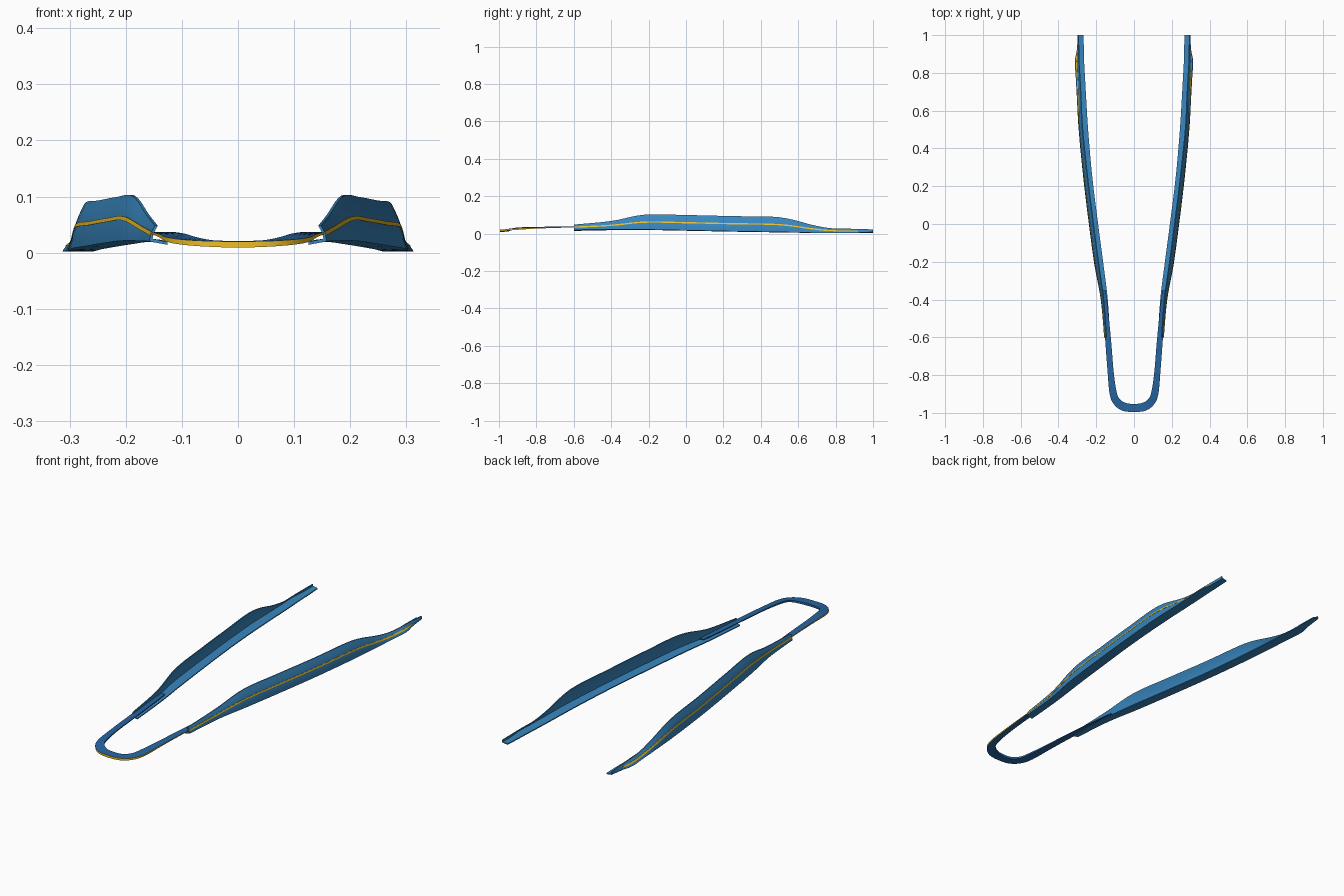
import bpy, bmesh, math

if "Cube" in bpy.data.objects:
    bpy.data.objects.remove(bpy.data.objects["Cube"])


def material(name, color):
    m = bpy.data.materials.new(name)
    m.diffuse_color = (*color, 1)
    m.use_nodes = True
    m.node_tree.nodes["Principled BSDF"].inputs["Base Color"].default_value = m.diffuse_color
    return m


BLUE = material("arm_blue", (0.04, 0.24, 0.52))
NAVY = material("strap_blue", (0.02, 0.13, 0.36))
YELLOW = material("trim_yellow", (0.85, 0.52, 0.02))


def smooth_rows(rows, steps):
    """Catmull-Rom interpolation of equal-length rows of numbers."""
    out = []
    for i in range(len(rows) - 1):
        p0, p1 = rows[max(i - 1, 0)], rows[i]
        p2, p3 = rows[i + 1], rows[min(i + 2, len(rows) - 1)]
        for s in range(steps):
            t = s / steps
            out.append([0.5 * (2 * b + (c - a) * t + (2 * a - 5 * b + 4 * c - d) * t * t
                               + (3 * b - a - 3 * c + d) * t ** 3)
                        for a, b, c, d in zip(p0, p1, p2, p3)])
    out.append(list(rows[-1]))
    return out


def loft(name, rings, mats, mirror=True, side_mat=None):
    """Skin a list of closed rings; side_mat maps ring edge -> material slot."""
    bm = bmesh.new()
    vs = [[bm.verts.new(p) for p in r] for r in rings]
    n = len(rings[0])
    for a, b in zip(vs, vs[1:]):
        for j in range(n):
            k = (j + 1) % n
            f = bm.faces.new((a[j], a[k], b[k], b[j]))
            f.material_index = (side_mat or {}).get(j, 0)
    bm.faces.new(vs[0])
    bm.faces.new(vs[-1])
    bmesh.ops.recalc_face_normals(bm, faces=bm.faces)
    me = bpy.data.meshes.new(name)
    bm.to_mesh(me)
    bm.free()
    for m in mats:
        me.materials.append(m)
    ob = bpy.data.objects.new(name, me)
    bpy.context.collection.objects.link(ob)
    if mirror:
        ob.modifiers.new("mirror", "MIRROR")
    bpy.ops.object.select_all(action='DESELECT')
    ob.select_set(True)
    bpy.context.view_layer.objects.active = ob
    bpy.ops.object.shade_smooth_by_angle(angle=math.radians(35))
    return ob


# Arm stations: y, top x/z, bottom outer x/z, inner flange x/z
stations = smooth_rows([
    (-0.60, .148, .048, .158, .020, .126, .014),
    (-0.40, .163, .067, .176, .021, .139, .018),
    (-0.22, .188, .101, .209, .021, .161, .019),
    (0.00, .217, .099, .239, .017, .190, .015),
    (0.25, .248, .093, .269, .012, .221, .010),
    (0.50, .274, .087, .293, .008, .243, .006),
    (0.68, .283, .045, .303, .004, .254, .003),
    (0.77, .288, .029, .308, .003, .259, .002),
    (0.86, .293, .026, .313, .002, .264, .002),
    (0.92, .294, .025, .303, .004, .265, .003),
    (1.00, .297, .022, .297, .008, .268, .004),
], 5)


def wall_point(s, t):
    """Point on the slightly bulging outer wall, t = 0 top to 1 bottom."""
    y, tx, tz, bx, bz, ix, iz = s
    bulge = 0.07 * (tz - bz) * 4 * t * (1 - t)
    return tx + (bx - tx) * t + bulge, tz + (bz - tz) * t


# Side arms: thin leaning wall with an inward flange along the bottom
TH = 0.005
rings = []
for s in stations:
    y, ix, iz = s[0], s[5], s[6]
    wall = [wall_point(s, t / 5) for t in range(6)]
    ring = [(x, y, z) for x, z in wall] + [(ix, y, iz), (ix, y, iz + TH)]
    bx, bz = wall[-1]
    ring.append((bx - TH, y, bz + TH))
    ring += [(x - TH, y, max(z, bz + TH * 1.2)) for x, z in reversed(wall[:-1])]
    rings.append(ring)
loft("side_arm", rings, [BLUE])

# Yellow stripe along the outer wall
rings = []
for s in stations:
    if s[0] > 0.93:
        break
    h = min(0.0035 / (s[2] - s[4]), 0.12)
    (x0, z0), (x1, z1) = wall_point(s, 0.5 - h), wall_point(s, 0.5 + h)
    rings.append([(x0 - .002, s[0], z0), (x0 + .001, s[0], z0),
                  (x1 + .001, s[0], z1), (x1 - .002, s[0], z1)])
loft("arm_stripe", rings, [YELLOW])

# Front loop: flat strap, outer x/y/z, inner x/y/z, thickness
half = [
    (.172, -.35, .036, .150, -.35, .037, .004),
    (.164, -.45, .036, .138, -.45, .037, .004),
    (.152, -.62, .036, .121, -.62, .037, .004),
    (.140, -.78, .033, .108, -.78, .036, .006),
    (.129, -.90, .028, .092, -.89, .033, .008),
    (.106, -.955, .024, .076, -.927, .028, .009),
    (.062, -.988, .021, .044, -.947, .022, .010),
]
full = half + [(0, -.995, .020, 0, -.953, .021, .011)]
full += [(-a, b, c, -d, e, f, g) for a, b, c, d, e, f, g in reversed(half)]
rings = [[(a, b, c), (a, b, c - g), (d, e, f - g), (d, e, f)]
         for a, b, c, d, e, f, g in smooth_rows(full, 5)]
loft("front_strap_loop", rings, [NAVY, YELLOW], mirror=False, side_mat={0: 1})
